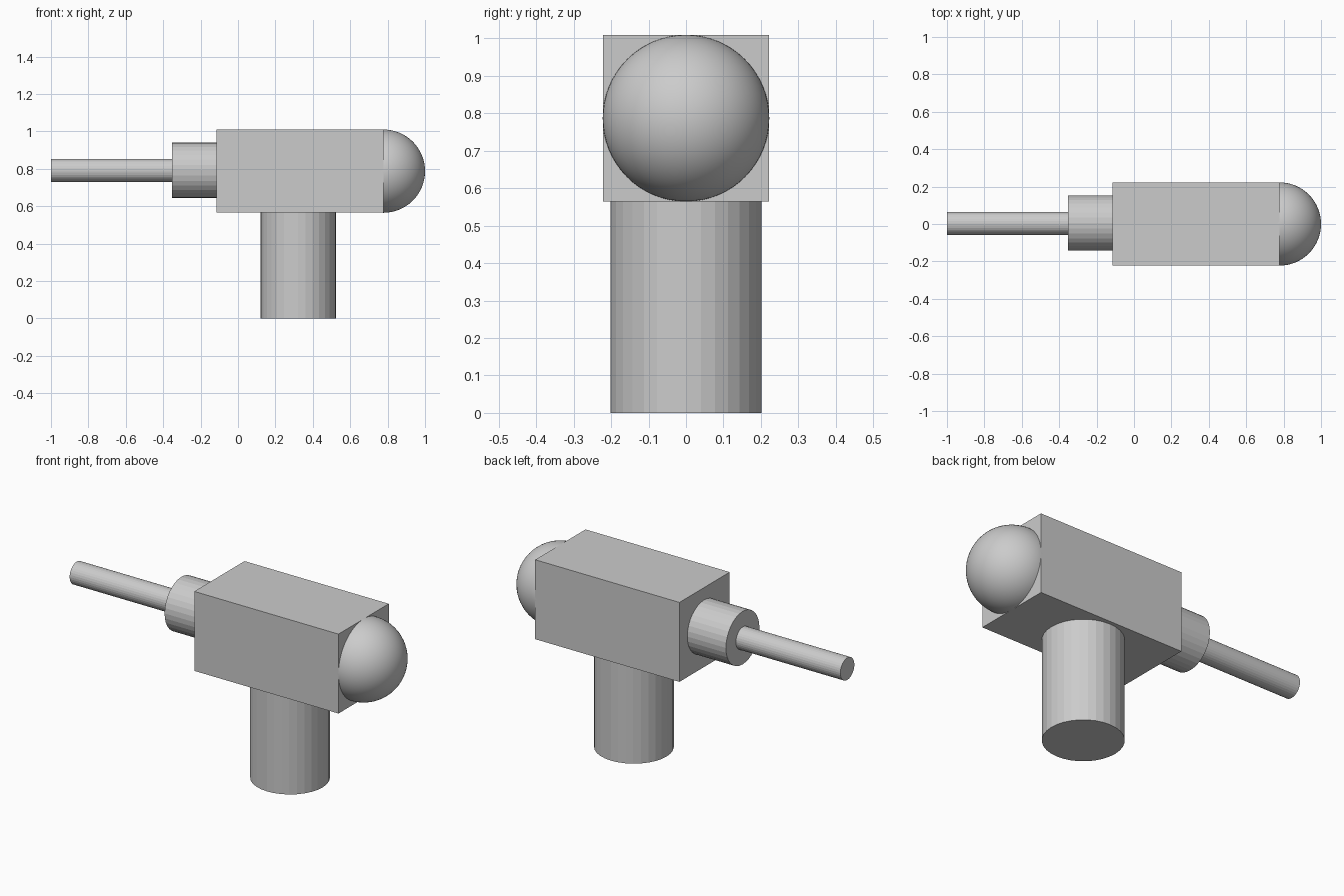
import bpy
from math import radians

if "Cube" in bpy.data.objects:
    bpy.data.objects.remove(bpy.data.objects["Cube"])

AXIS_Z = 0.787  # height of the horizontal axis


def cylinder(name, radius, start, end, axis):
    """Flat-faceted 32-sided cylinder between two points along x or z."""
    mid = [(a + b) / 2 for a, b in zip(start, end)]
    depth = sum(abs(b - a) for a, b in zip(start, end))
    rot = (0, radians(90), 0) if axis == 'X' else (0, 0, 0)
    bpy.ops.mesh.primitive_cylinder_add(vertices=32, radius=radius, depth=depth,
                                        location=mid, rotation=rot)
    bpy.context.object.name = name


# Square-section body
bpy.ops.mesh.primitive_cube_add(size=1, location=(0.331, 0, AXIS_Z))
body = bpy.context.object
body.name = "body"
body.scale = (0.892, 0.444, 0.444)

# Rounded nose, half sunk into the right end of the body
bpy.ops.mesh.primitive_uv_sphere_add(segments=64, ring_count=32, radius=0.2225,
                                     location=(0.7775, 0, AXIS_Z))
nose = bpy.context.object
nose.name = "nose"
bpy.ops.object.shade_smooth()

# Stand, collar and rod
cylinder("stand", 0.202, (0.322, 0, 0), (0.322, 0, 0.57), 'Z')
cylinder("collar", 0.148, (-0.354, 0.005, 0.792), (-0.11, 0.005, 0.792), 'X')
cylinder("rod", 0.062, (-1.0, 0.003, 0.791), (-0.35, 0.003, 0.791), 'X')
